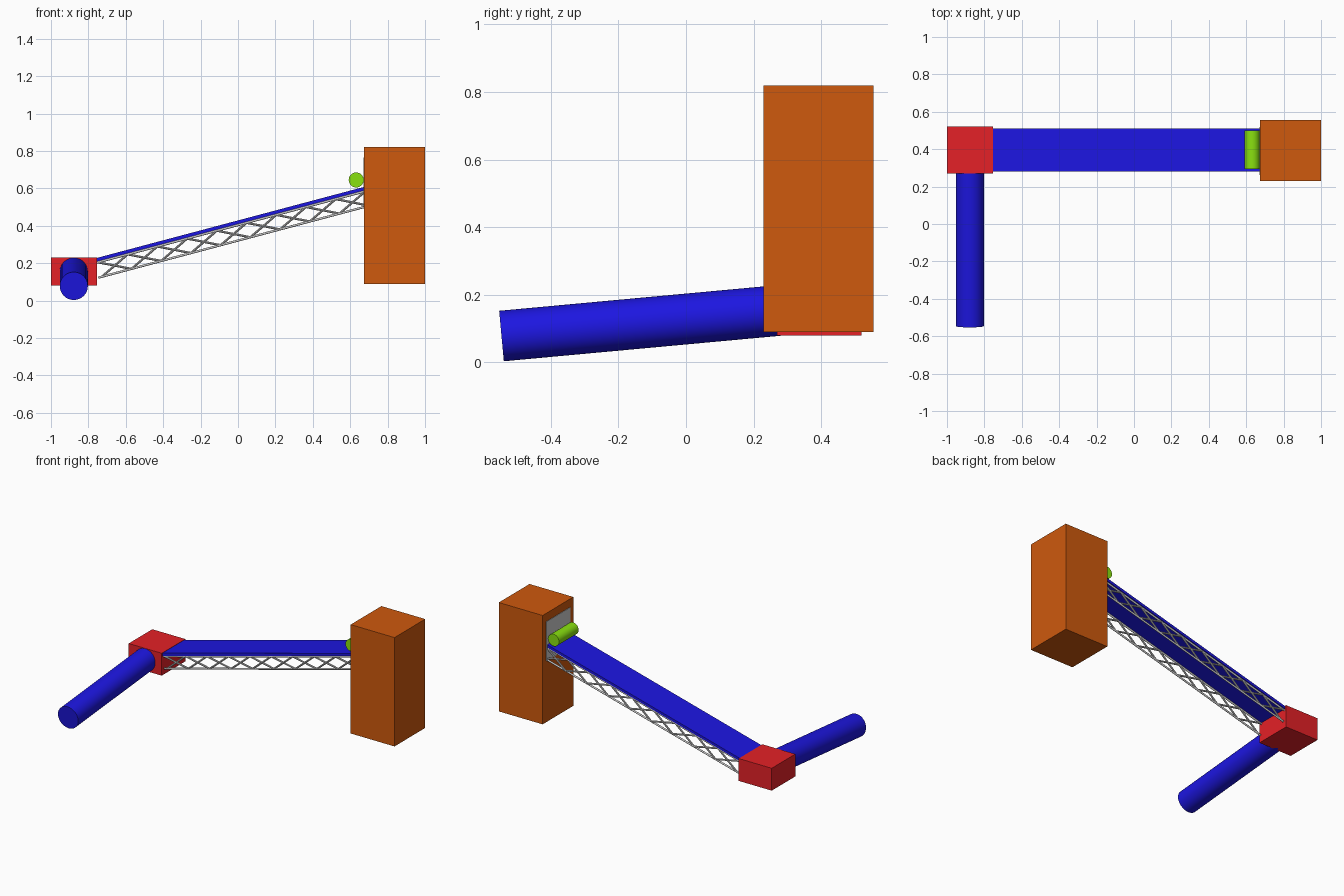
import bpy, bmesh, math
from mathutils import Vector

if "Cube" in bpy.data.objects:
    bpy.data.objects.remove(bpy.data.objects["Cube"])

def material(name, color):
    m = bpy.data.materials.new(name)
    m.diffuse_color = (*color, 1)
    m.use_nodes = True
    m.node_tree.nodes["Principled BSDF"].inputs["Base Color"].default_value = m.diffuse_color
    return m

RED = material("red", (0.78, 0.015, 0.02))
BLUE = material("blue", (0.012, 0.008, 0.75))
ORANGE = material("orange", (0.62, 0.10, 0.004))
GREEN = material("green", (0.25, 0.75, 0.005))

def box(name, lo, hi, mat=None):
    lo, hi = Vector(lo), Vector(hi)
    bpy.ops.mesh.primitive_cube_add(size=1, location=(lo + hi) / 2)
    ob = bpy.context.object
    ob.name = name
    ob.scale = hi - lo
    if mat:
        ob.data.materials.append(mat)
    return ob

def rod(name, p, q, r, mat=None, sides=48):
    p, q = Vector(p), Vector(q)
    d = q - p
    bpy.ops.mesh.primitive_cylinder_add(vertices=sides, radius=r, depth=d.length, location=(p + q) / 2)
    ob = bpy.context.object
    ob.name = name
    ob.rotation_euler = d.to_track_quat('Z', 'Y').to_euler()
    bpy.ops.object.shade_smooth_by_angle(angle=math.radians(40))
    if mat:
        ob.data.materials.append(mat)
    return ob

# Sloped frame: s runs up the conveyor, h is measured square to the belt top
ANGLE = math.atan2(0.38, 1.43)
ORIGIN = Vector((-0.755, 0, 0.228))
U = Vector((math.cos(ANGLE), 0, math.sin(ANGLE)))
N = Vector((-math.sin(ANGLE), 0, math.cos(ANGLE)))
LENGTH = 1.43 / math.cos(ANGLE)

def on_slope(s, y, h):
    return ORIGIN + U * s + N * h + Vector((0, y, 0))

# Tower with its grey receiving hatch
box("tower", (0.675, 0.23, 0.09), (1.0, 0.555, 0.82), ORANGE)
box("tower_hatch", (0.672, 0.262, 0.50), (0.69, 0.518, 0.765))

# Transfer box and inlet tube
box("transfer_box", (-1.0, 0.27, 0.08), (-0.755, 0.52, 0.23), RED)
rod("inlet_tube", (-0.878, -0.546, 0.078), (-0.878, 0.29, 0.155), 0.075, BLUE)

# Belt
belt = box("belt", (-LENGTH / 2 - 0.02, -0.115, -0.009), (LENGTH / 2 + 0.02, 0.115, 0.009), BLUE)
belt.location = on_slope(LENGTH / 2, 0.395, -0.009)
belt.rotation_euler = (0, -ANGLE, 0)

# Head roller
rod("head_roller", (0.632, 0.293, 0.645), (0.632, 0.50, 0.645), 0.04, GREEN)

# Lattice side trusses under the belt
TOP, BOTTOM, CELLS, R = -0.024, -0.104, 9, 0.006
step = LENGTH / CELLS
for side, y in (("front", 0.288), ("back", 0.502)):
    for label, h in (("upper", TOP), ("lower", BOTTOM)):
        rod(f"{side}_{label}_chord", on_slope(-0.02, y, h), on_slope(LENGTH + 0.03, y, h), R, None, 12)
    for i in range(CELLS):
        a, b = i * step, (i + 1) * step
        rod(f"{side}_brace_up_{i}", on_slope(a, y, BOTTOM), on_slope(b, y, TOP), R, None, 8)
        rod(f"{side}_brace_down_{i}", on_slope(a, y, TOP), on_slope(b, y, BOTTOM), R, None, 8)
